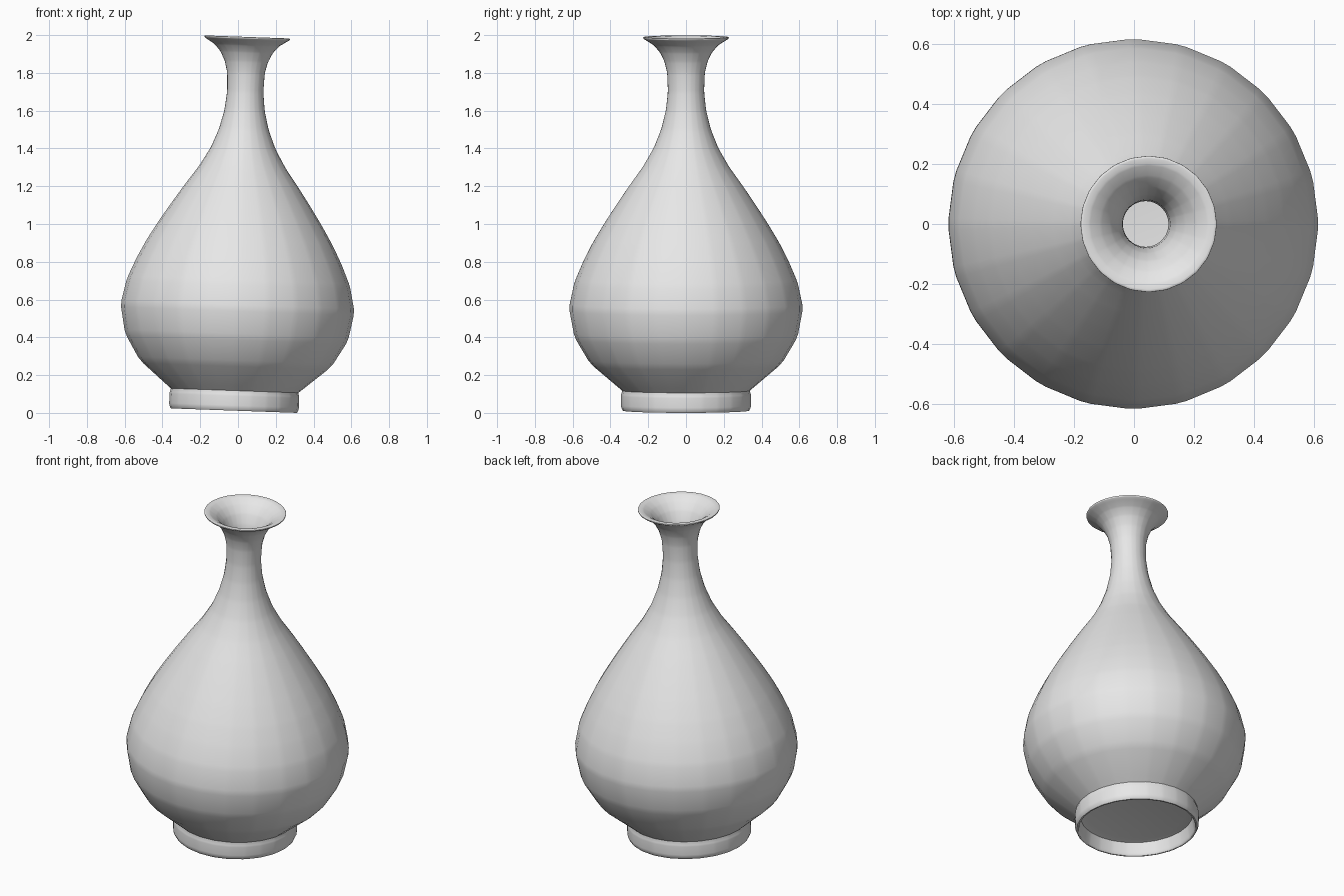
import bpy, bmesh, math
from mathutils import Vector

cube = bpy.data.objects.get("Cube")
if cube:
    bpy.data.objects.remove(cube, do_unlink=True)

SIDES = 24
SOFTEN = 0.12   # share of each edge taken by the softened corners
WALL = 0.02


def soften(points, closed):
    """Replace each corner with two points, a little way along its edges."""
    out = []
    n = len(points)
    for i, p in enumerate(points):
        if not closed and i in (0, n - 1):
            out.append(p)
            continue
        out.append(p.lerp(points[i - 1], SOFTEN))
        out.append(p.lerp(points[(i + 1) % n], SOFTEN))
    return out


# Profile as (radius, height): recessed underside, foot ring, body, neck, lip
underside = [(0, 0.085), (0.31, 0.085), (0.322, 0.01)]
foot = [(0.326, 0), (0.336, 0), (0.345, 0.02), (0.345, 0.085), (0.338, 0.105)]
body = [(0.35, 0.115), (0.51, 0.25), (0.593, 0.39), (0.622, 0.545),
        (0.593, 0.68), (0.546, 0.79), (0.495, 0.89), (0.435, 0.99),
        (0.37, 1.09), (0.302, 1.19), (0.23, 1.29), (0.172, 1.39),
        (0.132, 1.49), (0.107, 1.59), (0.096, 1.69), (0.1, 1.79),
        (0.115, 1.85), (0.14, 1.9), (0.172, 1.936), (0.21, 1.96)]
lip = [(0.226, 1.97), (0.228, 1.977), (0.222, 1.98)]

# Inner wall follows the body, one wall thickness further in
inner = []
for i in range(len(body) - 1, 0, -1):
    a = Vector(body[i - 1])
    b = Vector(body[min(i + 1, len(body) - 1)])
    along = (b - a).normalized()
    q = Vector(body[i]) + WALL * Vector((-along.y, along.x))
    inner.append((q.x, q.y))
inner += [(0.32, 0.13), (0, 0.13)]

profile = soften([Vector(p) for p in underside + foot + body + lip + inner], False)
corners = [Vector((math.cos(a), math.sin(a)))
           for a in (2 * math.pi * k / SIDES for k in range(SIDES))]
ring = soften(corners, True)

# Revolve the profile around the axis
bm = bmesh.new()
rows = [[bm.verts.new((p.x * c.x, p.x * c.y, p.y)) for c in ring] for p in profile]
for low, high in zip(rows, rows[1:]):
    for k in range(len(ring)):
        j = (k + 1) % len(ring)
        bm.faces.new((low[k], low[j], high[j], high[k]))
bmesh.ops.remove_doubles(bm, verts=bm.verts, dist=1e-5)
bmesh.ops.recalc_face_normals(bm, faces=bm.faces)
mesh = bpy.data.meshes.new("vase")
bm.to_mesh(mesh)
bm.free()

# Glaze colour
glaze = bpy.data.materials.new("pale_grey_glaze")
glaze.use_nodes = True
colour = (0.8, 0.8, 0.8, 1)
glaze.diffuse_color = colour
for node in glaze.node_tree.nodes:
    if node.type == 'BSDF_PRINCIPLED':
        node.inputs["Base Color"].default_value = colour
mesh.materials.append(glaze)

# The vase leans slightly to its left
vase = bpy.data.objects.new("vase", mesh)
bpy.context.collection.objects.link(vase)
vase.location = (-0.022, 0, 0.012)
vase.rotation_euler = (0, math.radians(2.05), 0)
for other in bpy.context.selected_objects:
    other.select_set(False)
vase.select_set(True)
bpy.context.view_layer.objects.active = vase
bpy.ops.object.shade_smooth_by_angle(angle=math.radians(40))
